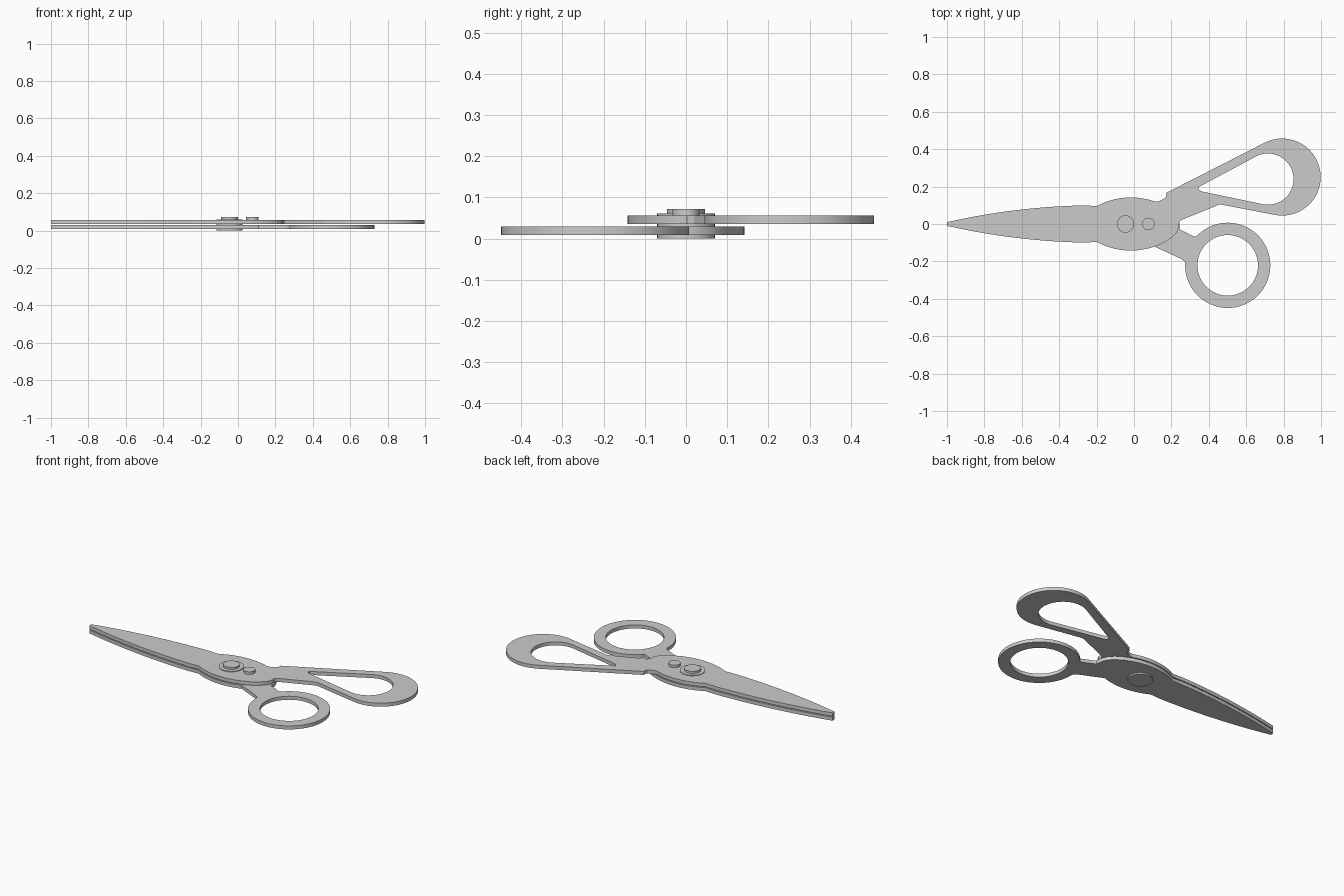
import bpy, bmesh
from math import cos, sin, radians, sqrt

if "Cube" in bpy.data.objects:
    bpy.data.objects.remove(bpy.data.objects["Cube"])


def arc(cx, cy, r, a0, a1, n):
    return [(cx + r * cos(radians(a0 + (a1 - a0) * i / n)),
             cy + r * sin(radians(a0 + (a1 - a0) * i / n))) for i in range(n + 1)]


def flip(points):
    return [(x, -y) for x, y in reversed(points)]


def plate(name, outlines, z0, z1):
    """Filled flat profile (first loop is outer, others are holes) given thickness."""
    cu = bpy.data.curves.new(name, 'CURVE')
    cu.dimensions = '2D'
    cu.fill_mode = 'BOTH'
    cu.extrude = (z1 - z0) / 2
    for pts in outlines:
        sp = cu.splines.new('POLY')
        sp.points.add(len(pts) - 1)
        for p, (x, y) in zip(sp.points, pts):
            p.co = (x, y, 0, 1)
        sp.use_cyclic_u = True
    ob = bpy.data.objects.new(name, cu)
    bpy.context.collection.objects.link(ob)
    bpy.ops.object.select_all(action='DESELECT')
    ob.select_set(True)
    bpy.context.view_layer.objects.active = ob
    bpy.ops.object.convert(target='MESH')
    ob = bpy.context.view_layer.objects.active
    ob.name = name
    bm = bmesh.new()
    bm.from_mesh(ob.data)
    bmesh.ops.remove_doubles(bm, verts=bm.verts, dist=1e-5)
    bmesh.ops.translate(bm, verts=bm.verts, vec=(0, 0, (z0 + z1) / 2))
    bmesh.ops.recalc_face_normals(bm, faces=bm.faces)
    bm.to_mesh(ob.data)
    bm.free()
    bpy.ops.object.shade_smooth_by_angle(angle=radians(30))


def disc(name, x, r, z0, z1):
    plate(name, [arc(x, 0, r, 0, 352.5, 47)], z0, z1)


# shared blade edge (tip to shoulder) and bulging pivot body, lower side
blade = [(-1 + 0.8 * t, -0.01 - 0.09 * (1 - (1 - t) ** 2)) for t in [i / 12 for i in range(12)]]
body = []
for i in range(13):
    x = -0.2 + 0.31 * i / 12
    body.append((x, -(0.142 - 0.39 + sqrt(0.39 ** 2 - (x + 0.016) ** 2))))
side = blade + body
# rounded back end of the pivot body
back = [(0.16, -0.1), (0.2, -0.074), (0.228, -0.045), (0.241, -0.015)]

# lower blade with round finger ring
lower = (side + [(0.245, -0.183), (0.262, -0.192), (0.272, -0.205)]
         + arc(0.501, -0.221, 0.228, 180, 493, 56)
         + [(0.334, -0.067), (0.322, -0.067), (0.246, -0.03)]
         + flip(back) + flip(side))
plate("lower_blade_with_ring", [lower, arc(0.501, -0.221, 0.162, 0, 354, 59)], 0.0085, 0.0300)

# upper blade with teardrop handle
upper = (side + back + [(0.238, 0.002), (0.25, 0.02), (0.452, 0.102), (0.465, 0.104)]
         + arc(0.792, 0.251, 0.206, -101, 117, 44)
         + [(0.17, 0.165), (0.172, 0.15), (0.166, 0.138), (0.145, 0.127), (0.128, 0.12)]
         + flip(side))
hole = (arc(0.716, 0.240, 0.137, -101, 117, 32)
        + [(0.345, 0.197), (0.345, 0.188), (0.352, 0.179), (0.366, 0.173)])
plate("upper_blade_with_handle", [upper, hole], 0.0350, 0.0565)

# pivot washer running through both blades, rivet head and stop pin
disc("pivot_washer", -0.045, 0.070, 0.0, 0.0605)
disc("rivet_head", -0.045, 0.046, 0.058, 0.0725)
disc("stop_pin", 0.077, 0.033, 0.054, 0.0725)
